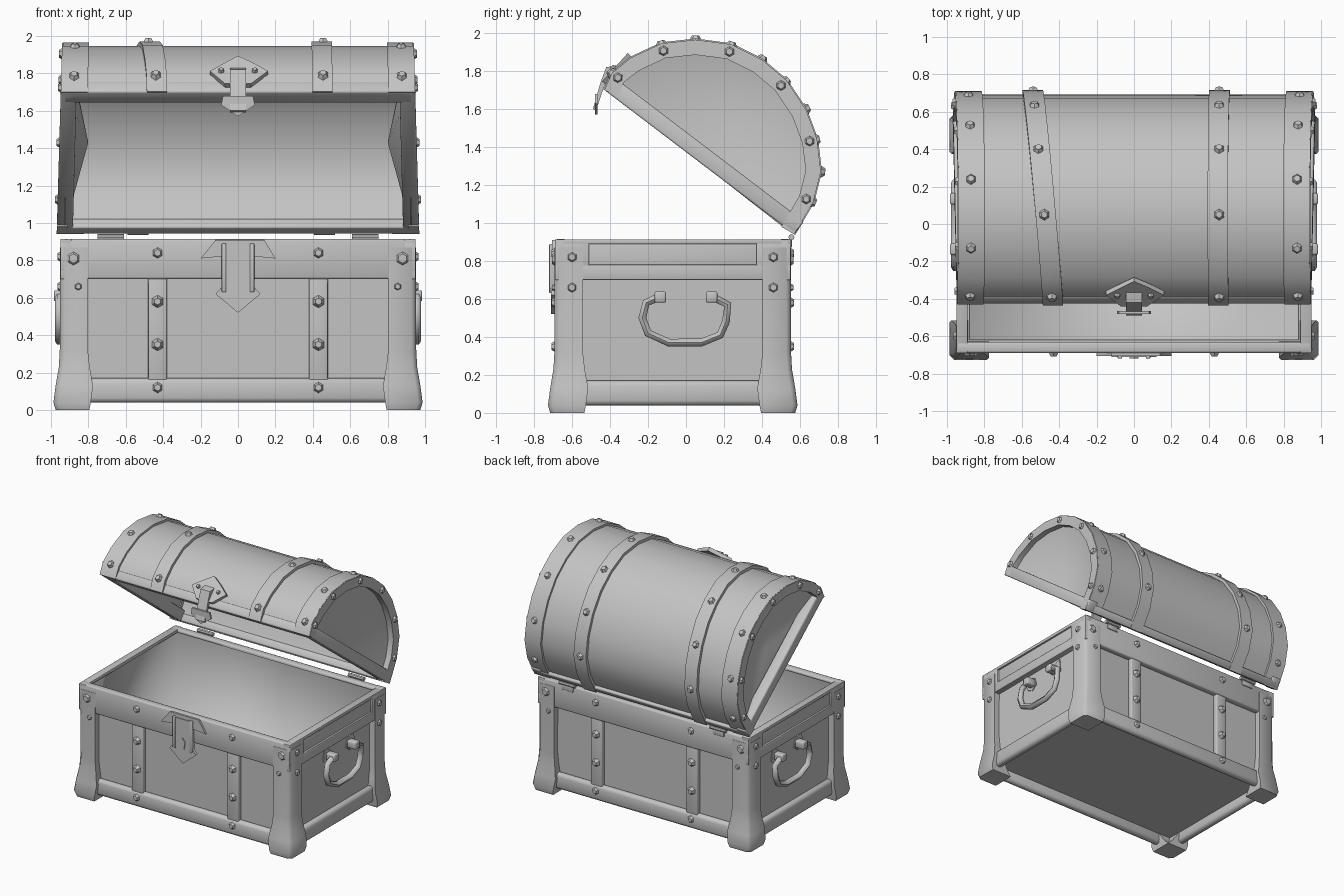
import bpy, bmesh, math
from mathutils import Matrix, Vector

cube = bpy.data.objects.get("Cube")
if cube:
    bpy.data.objects.remove(cube)

grey = bpy.data.materials.new("plain grey")
grey.use_nodes = True
COLOUR = (0.55, 0.55, 0.55, 1)
grey.diffuse_color = COLOUR
grey.node_tree.nodes["Principled BSDF"].inputs["Base Color"].default_value = COLOUR


def finish(name, bm, bevel=0, angle=40, flip=False):
    bmesh.ops.recalc_face_normals(bm, faces=bm.faces)
    if bevel:
        bmesh.ops.bevel(bm, geom=bm.edges[:], offset=bevel, segments=2, profile=0.5, affect='EDGES')
    if flip:
        bmesh.ops.reverse_faces(bm, faces=bm.faces)
    mesh = bpy.data.meshes.new(name)
    bm.to_mesh(mesh)
    bm.free()
    mesh.materials.append(grey)
    obj = bpy.data.objects.new(name, mesh)
    bpy.context.collection.objects.link(obj)
    smooth(obj, angle)


def smooth(obj, angle):
    bpy.ops.object.select_all(action='DESELECT')
    obj.select_set(True)
    bpy.context.view_layer.objects.active = obj
    bpy.ops.object.shade_smooth_by_angle(angle=math.radians(angle))


def box_bm(lo, hi):
    lo, hi = Vector(lo), Vector(hi)
    bm = bmesh.new()
    bmesh.ops.create_cube(bm, size=1, matrix=Matrix.Translation((lo + hi) / 2) @ Matrix.Diagonal((*(hi - lo), 1)))
    return bm


def box(name, lo, hi, bevel=0.012):
    finish(name, box_bm(lo, hi), bevel, 60)


def open_box(name, hx, hy, z0, z1, angle, flip):
    bm = box_bm((-hx, CY - hy, z0), (hx, CY + hy, z1))
    bmesh.ops.delete(bm, geom=[f for f in bm.faces if f.normal.z > 0.5], context='FACES')
    finish(name, bm, 0, angle, flip)


def loft(name, rings, bevel=0, angle=40):
    """Skin equal rings of points and close both ends."""
    bm = bmesh.new()
    rows = [[bm.verts.new(p) for p in ring] for ring in rings]
    n = len(rows[0])
    for a, b in zip(rows, rows[1:]):
        for i in range(n):
            bm.faces.new((a[i], a[(i + 1) % n], b[(i + 1) % n], b[i]))
    bm.faces.new(rows[0])
    bm.faces.new(rows[-1])
    finish(name, bm, bevel, angle)


def plate(name, outline, depth, matrix):
    loft(name, [[matrix @ Vector((u, v, d)) for u, v in outline] for d in (0, depth)])


def rivet(name, pos, normal, r=0.036):
    bm = bmesh.new()
    turn = Vector(normal).to_track_quat('Z', 'Y').to_matrix().to_4x4()
    bmesh.ops.create_cone(bm, cap_ends=True, segments=6, radius1=r, radius2=r * 0.5, depth=0.03,
                          matrix=Matrix.Translation(pos) @ turn)
    finish(name, bm, 0, 30)


# ---- base: hollow box in a frame ----
CY = -0.07                 # middle of the base
HX, HY = 0.95, 0.62        # half sizes of the base
open_box("base_panels", 0.905, 0.575, 0.12, 0.88, 40, False)
open_box("base_lining", 0.88, 0.55, 0.15, 0.9, 180, True)

for sy, side in ((-1, "front"), (1, "back")):
    y0, y1 = sorted((CY + sy * HY, CY + sy * (HY - 0.06)))
    box(f"{side}_top_rail", (-HX, y0, 0.70), (HX, y1, 0.915))
    box(f"{side}_bottom_rail", (-HX, y0, 0.04), (HX, y1, 0.17), 0.025)
    for x in (-0.43, 0.43):
        box(f"{side}_strap", (x - 0.05, y0 + 0.008, 0.05), (x + 0.05, y1 - 0.008, 0.8), 0.008)
        for z in (0.12, 0.35, 0.58, 0.84):
            rivet(f"{side}_strap_rivet", (x, CY + sy * (HY + 0.003), z), (0, sy, 0))
    for x in (-0.88, 0.88):
        rivet(f"{side}_corner_rivet", (x, CY + sy * HY, 0.81), (0, sy, 0), 0.05)
        rivet(f"{side}_post_rivet", (x * 0.97, CY + sy * HY, 0.66), (0, sy, 0), 0.028)

for sx, side in ((-1, "right"), (1, "left")):
    # top rail with a sunk field
    for ya, yb, za, zb in ((-HY, HY, 0.70, 0.78), (-HY, HY, 0.888, 0.914),
                           (-HY, -0.44, 0.74, 0.9), (0.44, HY, 0.74, 0.9)):
        x0, x1 = sorted((sx * HX, sx * (HX - 0.06)))
        box(f"{side}_top_rail", (x0, CY + ya, za), (x1, CY + yb, zb), 0.004)
    xa, xb = sorted((sx * 0.89, sx * 0.935))
    box(f"{side}_rail_field", (xa, CY - 0.5, 0.74), (xb, CY + 0.5, 0.9), 0.002)
    box(f"{side}_bottom_rail", (x0, CY - HY, 0.04), (x1, CY + HY, 0.17), 0.025)
    for sy in (-1, 1):
        for z in (0.82, 0.66):
            rivet(f"{side}_post_rivet", (sx * HX, CY + sy * 0.53, z), (sx, 0, 0), 0.036)
        # corner posts: L section, flaring into a foot
        rings = []
        for z, out, w in ((0, 0.025, 0.18), (0.04, 0.037, 0.20), (0.13, 0.025, 0.20),
                          (0.23, 0.008, 0.165), (0.32, 0.003, 0.15), (0.87, 0.002, 0.15)):
            t = 0.055 + out + max(0, 0.1 - z)
            ell = ((0.025, 0), (w, 0), (w, t), (t, t), (t, w), (0, w), (0, 0.025))
            rings.append([(sx * (HX + out - a), CY + sy * (HY + out - b), z) for a, b in ell])
        loft("corner_post", rings, 0, 50)

    # carrying handle
    path = ((-0.14, 0.61), (-0.21, 0.58), (-0.23, 0.50), (-0.20, 0.42), (-0.09, 0.37),
            (0.08, 0.37), (0.18, 0.41), (0.21, 0.48), (0.22, 0.57), (0.14, 0.61))
    cu = bpy.data.curves.new(f"{side}_handle", 'CURVE')
    cu.dimensions = '3D'
    cu.bevel_depth, cu.bevel_resolution, cu.use_fill_caps = 0.024, 1, True
    sp = cu.splines.new('POLY')
    sp.points.add(len(path) - 1)
    for p, (y, z) in zip(sp.points, path):
        p.co = (sx * 0.955, y, z, 1)
    handle = bpy.data.objects.new(f"{side}_handle", cu)
    bpy.context.collection.objects.link(handle)
    cu.materials.append(grey)
    bpy.ops.object.select_all(action='DESELECT')
    handle.select_set(True)
    bpy.context.view_layer.objects.active = handle
    bpy.ops.object.convert(target='MESH')
    smooth(bpy.context.object, 60)
    to_side = Matrix(((0, 0, sx, sx * 0.9), (1, 0, 0, 0), (0, 1, 0, 0.61), (0, 0, 0, 1)))
    for s in (-1, 1):
        leaf = [(s * (0.14 + a), b) for a, b in ((0.05, 0.08), (0.06, -0.03), (0, -0.06), (-0.05, -0.02), (-0.03, 0.04))]
        plate(f"{side}_handle_plate", leaf, 0.012, to_side)
        xa, xb = sorted((sx * 0.9, sx * 0.985))
        box(f"{side}_handle_lug", (xa, s * 0.135 - 0.03, 0.58), (xb, s * 0.135 + 0.03, 0.64), 0.01)

# ---- lid ----
ARC = [Vector(p) for p in ((-0.43, 1.70), (-0.39, 1.79), (-0.29, 1.87), (-0.13, 1.945), (0.05, 1.965),
                           (0.24, 1.94), (0.40, 1.86), (0.53, 1.75), (0.63, 1.60), (0.69, 1.44),
                           (0.71, 1.27), (0.67, 1.11), (0.57, 0.94))]
CHORD = (ARC[-1] - ARC[0]).normalized()
UP = Vector((-CHORD.y, CHORD.x))


def normal(i):
    d = (ARC[min(i + 1, len(ARC) - 1)] - ARC[max(i - 1, 0)]).normalized()
    return Vector((-d.y, d.x))


def spread(x, p):
    """Lid point, slightly wider towards the hinge."""
    return (x * (1 + 0.03 * (1.45 - p.y)), p.x, p.y)


def arch(name, x0, x1, outer, inner, skew=0):
    rings = []
    for i, p in enumerate(ARC):
        a, b, s = p + normal(i) * outer, p + normal(i) * inner, -skew * p.x
        rings.append([spread(x0 + s, a), spread(x1 + s, a), spread(x1 + s, b), spread(x0 + s, b)])
    loft(name, rings, 0, 50)


arch("lid_shell", -0.92, 0.92, -0.018, -0.05)
for x, skew in ((-0.475, 0.09), (0.455, 0)):
    arch("lid_strap", x - 0.055, x + 0.055, 0.006, -0.03, skew)
    for i in (1, 4, 6, 8, 10):
        p = ARC[i] + normal(i) * 0.008
        rivet("lid_strap_rivet", (x - skew * p.x, *p), (0, *normal(i)))

for sx, side in ((-1, "right"), (1, "left")):
    arch(f"lid_{side}_band", sx * 0.81, sx * 0.95, 0, -0.045)
    arch(f"lid_{side}_rim", sx * 0.90, sx * 0.955, -0.002, -0.08)
    for i in range(1, 12, 2):
        rivet("lid_band_rivet", spread(sx * 0.885, ARC[i]), (0, *normal(i)))
        rivet("lid_end_rivet", spread(sx * 0.955, ARC[i] - normal(i) * 0.04), (sx, 0, 0))
    # end panel: fan sunk towards the middle
    bm = bmesh.new()
    hub = bm.verts.new(spread(sx * 0.80, Vector((0.13, 1.43))))
    rim = [bm.verts.new(spread(sx * 0.915, p - normal(i) * 0.05)) for i, p in enumerate(ARC)]
    for a, b in zip(rim, rim[1:] + rim[:1]):
        bm.faces.new((hub, a, b))
    finish(f"lid_{side}_panel", bm, 0, 60)


def chord_bar(name, x0, x1, s0, s1, height):
    quad = [ARC[0] + CHORD * s + UP * n for s, n in ((s0, 0), (s1, 0), (s1, height), (s0, height))]
    loft(name, [[spread(x, p) for p in quad] for x in (x0, x1)], 0.01, 60)


LENGTH = (ARC[-1] - ARC[0]).length
for sx in (-1, 1):
    chord_bar("lid_end_rail", sx * 0.87, sx * 0.955, 0, LENGTH, 0.085)
chord_bar("lid_front_rail", -0.94, 0.94, 0.0, 0.1, 0.07)
chord_bar("lid_back_rail", -0.94, 0.94, LENGTH - 0.06, LENGTH, 0.06)

# ---- lock, hasp and hinges ----
FRONT = Matrix(((1, 0, 0, 0), (0, 0, -1, CY - HY), (0, 1, 0, 0), (0, 0, 0, 1)))
plate("lock_wings", [(-0.2, 0.81), (-0.12, 0.91), (0.14, 0.91), (0.2, 0.81), (0.1, 0.82), (-0.1, 0.82)], 0.016, FRONT)
plate("lock_shield", [(-0.09, 0.88), (0.09, 0.88), (0.085, 0.66), (0.12, 0.62), (0, 0.52), (-0.12, 0.62), (-0.085, 0.66)], 0.022, FRONT)
plate("keyhole_cover", [(-0.025, 0.70), (0, 0.73), (0.025, 0.70), (0.015, 0.64), (-0.015, 0.64)], 0.03, FRONT)
for sx in (-1, 1):
    box("lock_guide", (sx * 0.075 - 0.012, -0.72, 0.63), (sx * 0.075 + 0.012, -0.68, 0.89), 0.005)
TILT = Matrix.Translation((0, -0.365, 1.785)) @ Matrix.Rotation(math.radians(-42), 4, 'X') @ \
    Matrix(((1, 0, 0, 0), (0, 0, -1, 0), (0, 1, 0, 0), (0, 0, 0, 1)))
plate("hasp_plate", [(-0.15, 0.01), (-0.07, 0.07), (0, 0.12), (0.08, 0.07), (0.16, 0.01), (0.07, -0.08), (-0.07, -0.08)], 0.03, TILT)
for x in (-0.09, 0.09):
    rivet("hasp_rivet", TILT @ Vector((x, 0.01, 0.032)), (0, -0.74, 0.67), 0.022)
tongue = [(-0.36, 1.83), (-0.42, 1.82), (-0.45, 1.74), (-0.49, 1.60), (-0.475, 1.59), (-0.43, 1.72), (-0.40, 1.78)]
loft("hasp_tongue", [[(x, y, z) for y, z in tongue] for x in (-0.042, 0.042)])
plate("hasp_tip", [(-0.08, 1.68), (0.08, 1.68), (0.09, 1.63), (0, 1.57), (-0.09, 1.63)], 0.015,
      Matrix.Translation((0, 0.225, 0)) @ FRONT)
for x in (-0.68, 0.68):
    bm = bmesh.new()
    bmesh.ops.create_cone(bm, cap_ends=True, segments=8, radius1=0.016, radius2=0.016, depth=0.14,
                          matrix=Matrix.Translation((x, 0.555, 0.925)) @ Matrix.Rotation(math.pi / 2, 4, 'Y'))
    finish("hinge_pin", bm)
    box("hinge_leaf", (x - 0.05, 0.545, 0.87), (x + 0.05, 0.557, 0.92), 0.004)
